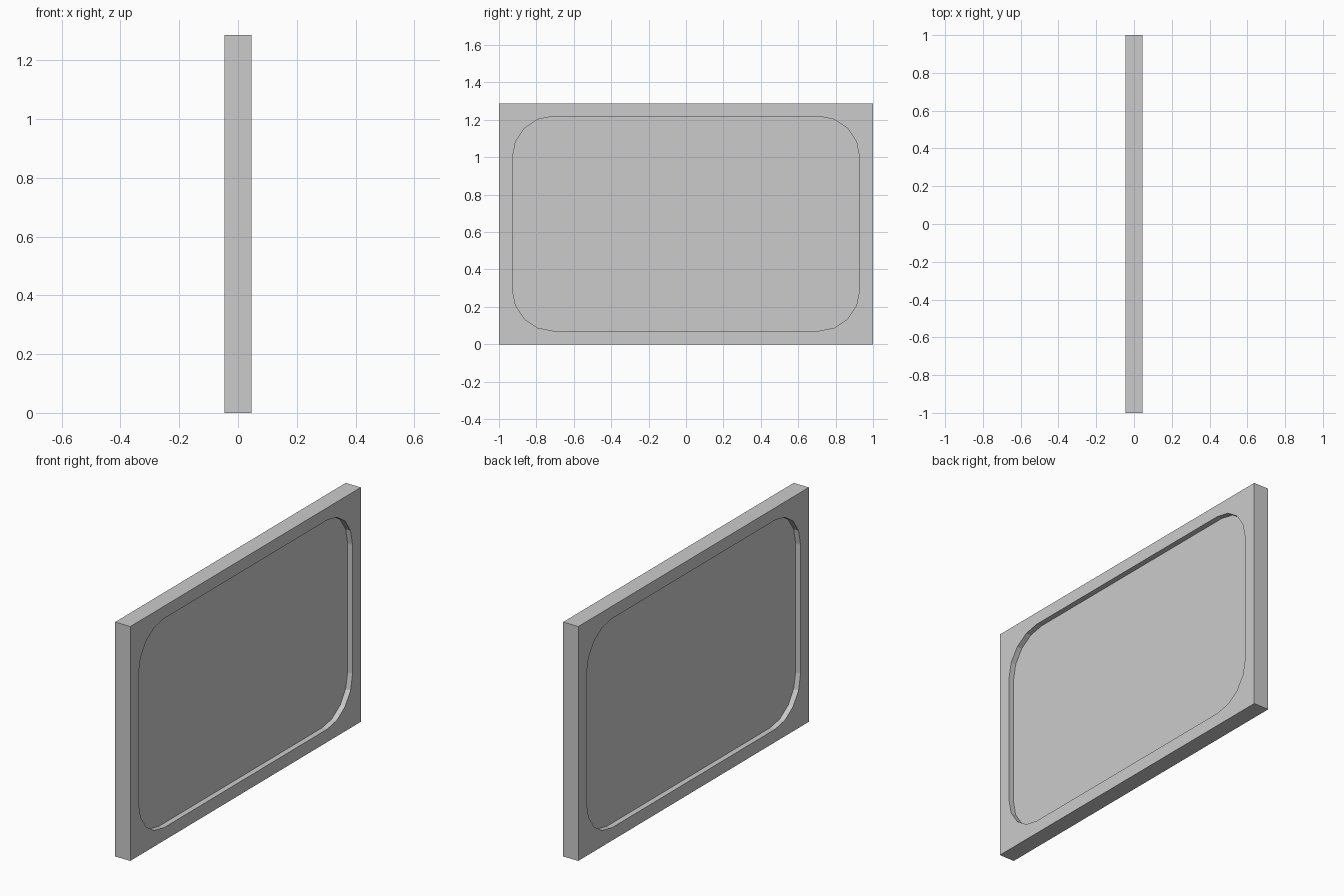
import bpy, bmesh
from math import sin, cos, pi

if "Cube" in bpy.data.objects:
    bpy.data.objects.remove(bpy.data.objects["Cube"])

HALF_T, HEIGHT = 0.046, 1.287
IN_Y, IN_Z0, IN_Z1, RADIUS, SEG = 0.928, 0.071, 1.219, 0.22, 4
PANEL_T = 0.016

# Four arcs of the rounded opening, counter-clockwise from the top right
centres = [(IN_Y - RADIUS, IN_Z1 - RADIUS), (RADIUS - IN_Y, IN_Z1 - RADIUS),
           (RADIUS - IN_Y, IN_Z0 + RADIUS), (IN_Y - RADIUS, IN_Z0 + RADIUS)]
arcs = [[(cy + RADIUS * cos((q + i / SEG) * pi / 2),
          cz + RADIUS * sin((q + i / SEG) * pi / 2)) for i in range(SEG + 1)]
        for q, (cy, cz) in enumerate(centres)]
corners = [(1, HEIGHT), (-1, HEIGHT), (-1, 0), (1, 0)]


def slab(name, half, make_faces):
    """Draw flat faces at x = -half and extrude them to x = +half."""
    bm = bmesh.new()
    make_faces(bm, lambda p: bm.verts.new((-half, p[0], p[1])))
    new = bmesh.ops.extrude_face_region(bm, geom=bm.faces[:], use_keep_orig=True)
    verts = [v for v in new["geom"] if isinstance(v, bmesh.types.BMVert)]
    bmesh.ops.translate(bm, verts=verts, vec=(2 * half, 0, 0))
    bmesh.ops.recalc_face_normals(bm, faces=bm.faces[:])
    mesh = bpy.data.meshes.new(name)
    bm.to_mesh(mesh)
    bm.free()
    obj = bpy.data.objects.new(name, mesh)
    bpy.context.collection.objects.link(obj)
    return obj


def frame_faces(bm, vert):
    outer = [vert(p) for p in corners]
    inner = [[vert(p) for p in arc] for arc in arcs]
    for q in range(4):
        n = (q + 1) % 4
        bm.faces.new([outer[q]] + inner[q][::-1])
        bm.faces.new([outer[q], outer[n], inner[n][0], inner[q][-1]])


def panel_faces(bm, vert):
    bm.faces.new([vert(p) for arc in arcs for p in arc])


# Rectangular border with rounded opening, and the panel set back on both sides
slab("frame", HALF_T, frame_faces)
slab("recessed_panel", PANEL_T, panel_faces)
